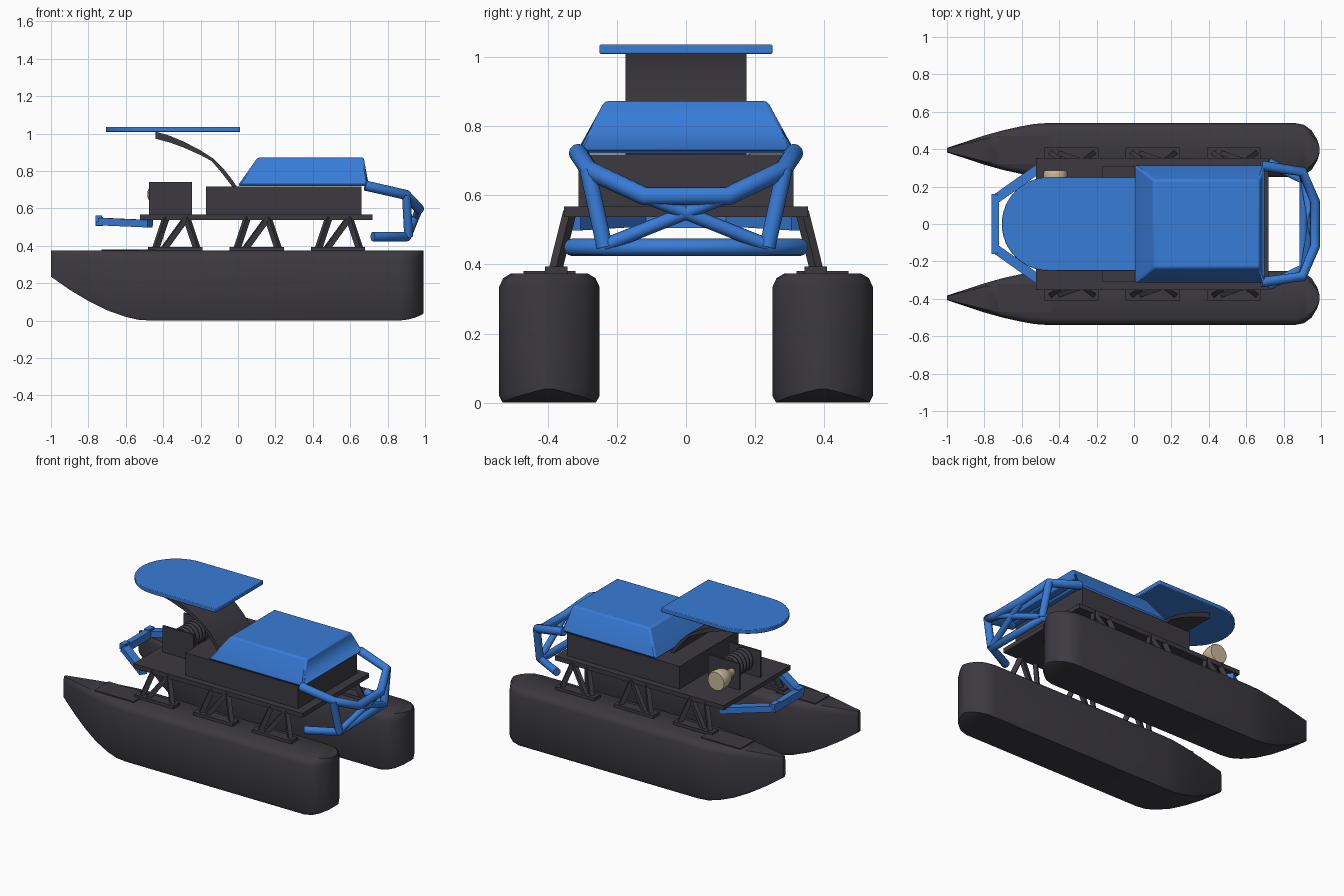
import bpy, bmesh, math
from mathutils import Vector

cube = bpy.data.objects.get("Cube")
if cube:
    bpy.data.objects.remove(cube, do_unlink=True)


def material(name, rgb):
    m = bpy.data.materials.new(name)
    m.use_nodes = True
    m.diffuse_color = (*rgb, 1)
    m.node_tree.nodes["Principled BSDF"].inputs["Base Color"].default_value = (*rgb, 1)
    return m


DARK = material("charcoal", (0.045, 0.042, 0.051))
BLUE = material("bright blue", (0.04, 0.2, 0.68))
TAN = material("sand", (0.58, 0.48, 0.32))


def finish(name, bm, mat, smooth=0, bevel=0):
    bmesh.ops.recalc_face_normals(bm, faces=bm.faces)
    me = bpy.data.meshes.new(name)
    bm.to_mesh(me)
    bm.free()
    ob = bpy.data.objects.new(name, me)
    bpy.context.collection.objects.link(ob)
    me.materials.append(mat)
    if bevel:
        mod = ob.modifiers.new("soft edges", "BEVEL")
        mod.width, mod.segments = bevel, 2
    if smooth:
        bpy.ops.object.select_all(action="DESELECT")
        ob.select_set(True)
        bpy.context.view_layer.objects.active = ob
        bpy.ops.object.shade_smooth_by_angle(angle=math.radians(smooth))
    return ob


def loft(name, rings, mat, **kw):
    """Skin a list of equal-length closed rings and cap both ends."""
    bm = bmesh.new()
    rows = [[bm.verts.new(p) for p in r] for r in rings]
    n = len(rows[0])
    for a, b in zip(rows, rows[1:]):
        for i in range(n):
            j = (i + 1) % n
            bm.faces.new((a[i], a[j], b[j], b[i]))
    bm.faces.new(rows[0])
    bm.faces.new(rows[-1])
    return finish(name, bm, mat, **kw)


def rect(x0, x1, y, z):
    return [(x0, -y, z), (x1, -y, z), (x1, y, z), (x0, y, z)]


def box(name, x0, x1, y0, y1, z0, z1, mat, **kw):
    c = (y0 + y1) / 2
    rings = [[(x, y + c, z) for x, y, z in rect(x0, x1, (y1 - y0) / 2, z)] for z in (z0, z1)]
    return loft(name, rings, mat, **kw)


def beam(name, a, b, w, h, mat):
    """Rectangular bar between two points."""
    a, b = Vector(a), Vector(b)
    d = b - a
    bm = bmesh.new()
    bmesh.ops.create_cube(bm, size=1)
    bmesh.ops.scale(bm, vec=(w, h, d.length), verts=bm.verts)
    ob = finish(name, bm, mat)
    ob.location = (a + b) / 2
    ob.rotation_euler = d.to_track_quat("Z", "Y").to_euler()
    return ob


def tube(name, pts, r, mat):
    cu = bpy.data.curves.new(name, "CURVE")
    cu.dimensions = "3D"
    cu.bevel_depth, cu.bevel_resolution, cu.use_fill_caps = r, 4, True
    sp = cu.splines.new("POLY")
    sp.points.add(len(pts) - 1)
    for p, q in zip(sp.points, pts):
        p.co = (*q, 1)
    cu.materials.append(mat)
    ob = bpy.data.objects.new(name, cu)
    bpy.context.collection.objects.link(ob)
    return ob


# Twin hulls: stations of (x, half width, keel height)
stations = [(-1, .012, .235), (-.9, .045, .165), (-.8, .078, .105), (-.7, .106, .055),
            (-.6, .128, .02), (-.53, .14, .004), (-.46, .145, 0), (.86, .145, 0),
            (.91, .135, .006), (.95, .105, .017), (.98, .055, .03), (.993, .012, .04)]
for s, side in ((-1, "front"), (1, "back")):
    rings = []
    for x, w, k in stations:
        half = [(w * .93, k), (w, k + .02), (w, .335), (w * .92, .36), (w * .76, .374)]
        ring = half + [(-y, z) for y, z in reversed(half)]
        rings.append([(x, s * .395 + y, z) for y, z in ring])
    loft(side + "_hull", rings, DARK, smooth=40)
    y0, y1 = sorted((s * .32, s * .47))
    box(side + "_hull_hatch", -.73, -.44, y0, y1, .365, .381, DARK)

    # Braced struts joining the hull to the deck
    for i, cx in enumerate((-.335, .1, .535)):
        tag = f"{side}_strut_{i + 1}"
        y0, y1 = sorted((s * .342, s * .408))
        box(tag + "_foot", cx - .145, cx + .145, y0, y1, .372, .394, DARK)
        for part, xa, xb in (("left", -.105, -.05), ("brace", -.06, .06), ("right", .115, .06)):
            beam(f"{tag}_{part}", (cx + xa, s * .377, .385), (cx + xb, s * .336, .55),
                 .026, .03, DARK)

# Deck, cabin and tapered roof
box("deck", -.525, .72, -.352, .352, .537, .567, DARK)
box("cabin", -.17, .66, -.31, .31, .565, .718, DARK)
loft("cabin_roof", [rect(0, .7, .316, .72), rect(.005, .698, .313, .73),
                    rect(.105, .672, .235, .872)], BLUE, bevel=.012, smooth=30)

# Round-ended sunshade
arc = [math.radians(90 + 180 * i / 24) for i in range(25)]
outline = [(-.457 + .25 * math.cos(a), .25 * math.sin(a)) for a in arc] + [(.012, -.25), (.012, .25)]
loft("sunshade", [[(x, y, z) for x, y in outline] for z in (1.008, 1.035)], BLUE,
     bevel=.004, smooth=40)

# Curved shade support
upper = [(-.44, 1.01), (-.37, .99), (-.29, .957), (-.2, .91), (-.13, .865),
         (-.08, .815), (-.04, .765), (-.005, .715)]
lower = [(-.44, .972), (-.37, .954), (-.29, .925), (-.2, .885), (-.14, .852),
         (-.095, .8), (-.06, .755), (-.03, .715)]
loft("shade_support", [[(u[0], -.175, u[1]), (u[0], .175, u[1]), (v[0], .175, v[1]), (v[0], -.175, v[1])]
                       for u, v in zip(upper, lower)], DARK, smooth=40)

# Winch: two end plates, coil and axle
for s, side in ((-1, "front"), (1, "back")):
    box(f"winch_{side}_plate", -.475, -.245, s * .11 - .006, s * .11 + .006, .56, .742, DARK)
coil = [(-.36 + .062 * math.cos(t), -.1 + .2 * i / 144, .665 + .062 * math.sin(t))
        for i in range(145) for t in [i * math.tau / 24]]
tube("winch_coil", coil, .012, DARK)
tube("winch_axle", [(-.36, -.11, .665), (-.36, .11, .665)], .04, DARK)

# Bell-shaped lamp behind the winch
profile = [(.11, .022), (.15, .026), (.175, .04), (.2, .054), (.23, .062), (.27, .065), (.285, .06)]
loft("lamp", [[(-.42 + r * math.cos(k * math.tau / 24), y, .675 + r * math.sin(k * math.tau / 24))
               for k in range(24)] for y, r in profile], TAN, smooth=50)

# Low bow bumper
for s, side in ((-1, "front"), (1, "back")):
    beam(side + "_bow_arm", (-.47, s * .325, .518), (-.745, s * .13, .53), .05, .04, BLUE)
    beam(side + "_bow_corner", (-.745, s * .16, .545), (-.745, s * .1, .545), .035, .035, BLUE)
beam("bow_crossbar", (-.742, -.15, .53), (-.742, .15, .53), .04, .05, BLUE)


# Stern tube frame
def across(pts):
    return [(x, -y, z) for x, y, z in pts] + [(x, y, z) for x, y, z in reversed(pts)]


tube("stern_upper_rail", across([(.68, .312, .722), (.9, .28, .672), (.968, .12, .597)]), .027, BLUE)
tube("stern_lower_rail", across([(.72, .33, .449), (.905, .235, .449)]), .025, BLUE)
for s, side in ((-1, "front"), (1, "back")):
    tube(side + "_stern_post", [(.9, s * .285, .675), (.912, s * .235, .449)], .024, BLUE)
    tube(side + "_stern_diagonal", [(.91, s * .235, .455), (.968, -s * .12, .597)], .02, BLUE)
